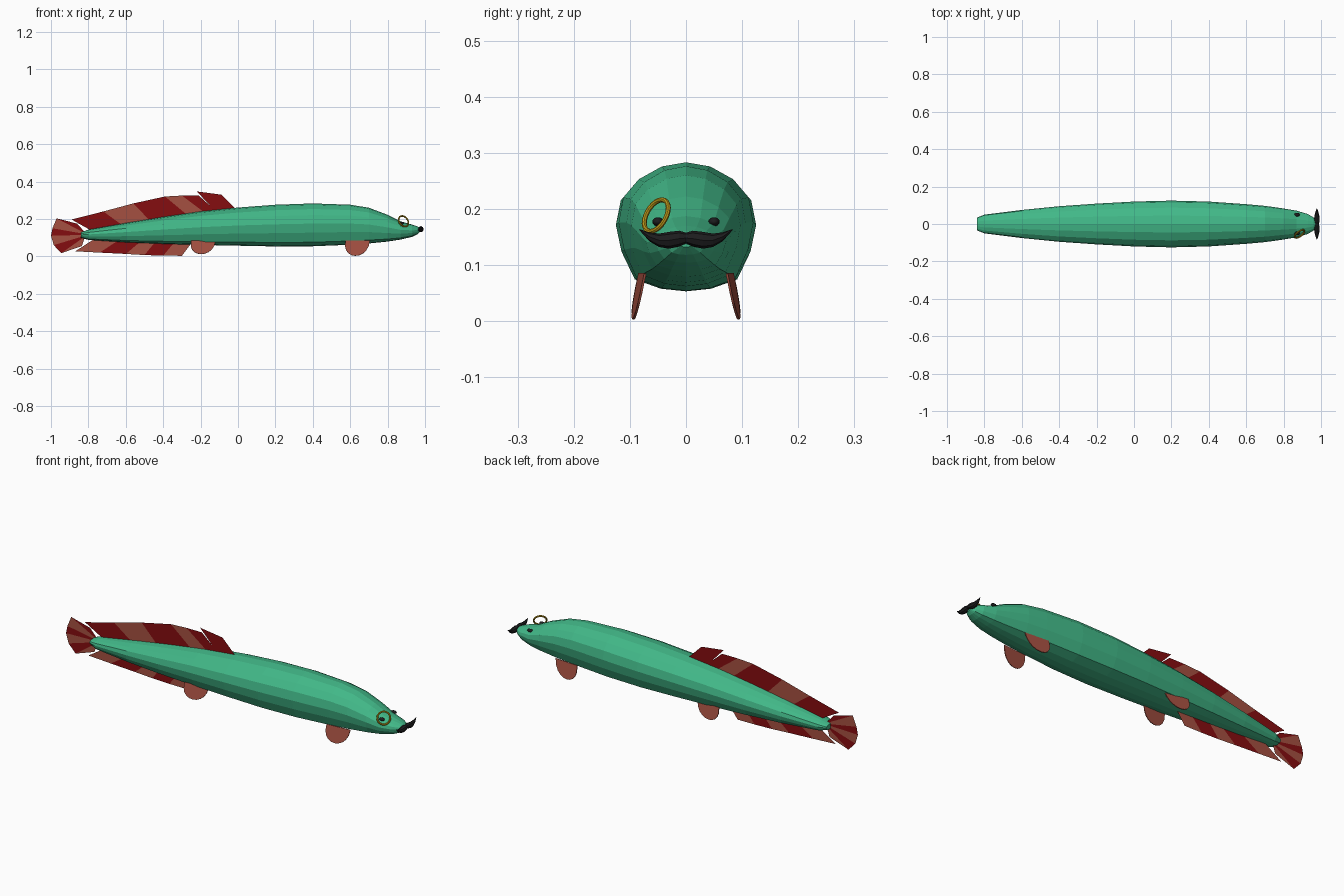
import bpy, bmesh, math
from mathutils import Vector

cube = bpy.data.objects.get("Cube")
if cube:
    bpy.data.objects.remove(cube)


def material(name, rgb):
    m = bpy.data.materials.new(name)
    m.use_nodes = True
    m.diffuse_color = (*rgb, 1)
    m.node_tree.nodes["Principled BSDF"].inputs["Base Color"].default_value = (*rgb, 1)
    return m


GREEN = material("sea green", (0.054, 0.479, 0.246))
RUST = material("rust red", (0.376, 0.08, 0.053))
MAROON = material("dark red", (0.235, 0.004, 0.005))
GOLD = material("gold", (0.5, 0.31, 0.01))
BLACK = material("black", (0.012, 0.012, 0.013))


def finish(name, bm, mats):
    mesh = bpy.data.meshes.new(name)
    bm.to_mesh(mesh)
    bm.free()
    ob = bpy.data.objects.new(name, mesh)
    bpy.context.collection.objects.link(ob)
    for m in mats:
        mesh.materials.append(m)
    return ob


def loft(bm, rings):
    """Skin a list of closed rings and cap both ends."""
    vs = [[bm.verts.new(p) for p in ring] for ring in rings]
    n = len(vs[0])
    for a, b in zip(vs, vs[1:]):
        for i in range(n):
            bm.faces.new((a[i], a[(i + 1) % n], b[(i + 1) % n], b[i]))
    bm.faces.new(vs[0])
    bm.faces.new(vs[-1])
    bmesh.ops.recalc_face_normals(bm, faces=bm.faces)


# Body: stations of x, half width, bottom, top
stations = [
    (-0.84, 0.034, 0.10, 0.128), (-0.8, 0.05, 0.088, 0.143), (-0.6, 0.075, 0.075, 0.178),
    (-0.4, 0.095, 0.067, 0.211), (-0.2, 0.109, 0.061, 0.24), (0, 0.12, 0.057, 0.261),
    (0.2, 0.125, 0.053, 0.276), (0.4, 0.12, 0.054, 0.283), (0.6, 0.106, 0.062, 0.276),
    (0.7, 0.097, 0.069, 0.26), (0.8, 0.083, 0.079, 0.222), (0.87, 0.071, 0.09, 0.187),
    (0.93, 0.053, 0.104, 0.17), (0.96, 0.035, 0.118, 0.16), (0.975, 0.013, 0.132, 0.15)]
half = [(0, 1), (0.36, 0.93), (0.7, 0.72), (0.93, 0.42), (1, 0),
        (0.92, -0.4), (0.73, -0.82), (0.36, -0.96), (0, -1)]
section = half + [(-y, z) for y, z in half[-2:0:-1]]
rings = []
for x, w, lo, hi in stations:
    mid = lo + 0.53 * (hi - lo)
    rings.append([(x, y * w, mid + z * ((hi - mid) if z > 0 else (mid - lo))) for y, z in section])
bm = bmesh.new()
loft(bm, rings)
finish("body", bm, [GREEN])


def striped_fin(name, outer, inner, first=0):
    """Flat fin on the centre plane, with a stripe between each pair of rays."""
    bm = bmesh.new()
    o = [bm.verts.new((x, 0, z)) for x, z in outer]
    i = [bm.verts.new((x, 0, z)) for x, z in inner]
    for k in range(len(o) - 1):
        f = bm.faces.new((i[k], i[k + 1], o[k + 1], o[k]))
        f.material_index = (k + first) % 2
    finish(name, bm, [RUST, MAROON])


striped_fin("dorsal_fin",
            [(-0.89, 0.197), (-0.72, 0.24), (-0.56, 0.283), (-0.39, 0.32), (-0.3, 0.325), (-0.21, 0.325)],
            [(-0.77, 0.13), (-0.61, 0.16), (-0.47, 0.19), (-0.27, 0.22), (-0.18, 0.235), (-0.12, 0.245)], 1)
striped_fin("front_dorsal_fin", [(-0.22, 0.347), (-0.09, 0.33)], [(-0.12, 0.24), (-0.01, 0.25)], 1)
striped_fin("anal_fin",
            [(-0.87, 0.027), (-0.74, 0.02), (-0.6, 0.013), (-0.5, 0.007), (-0.4, 0.004), (-0.3, 0.003)],
            [(-0.77, 0.092), (-0.64, 0.085), (-0.52, 0.08), (-0.44, 0.08), (-0.34, 0.075), (-0.25, 0.07)])
striped_fin("tail_fin",
            [(-0.86, 0.175), (-0.97, 0.203), (-0.992, 0.15), (-1, 0.11), (-0.985, 0.06), (-0.945, 0.017), (-0.835, 0.055)],
            [(-0.82, 0.13 - 0.005 * k) for k in range(7)], 1)


def side_fin(name, x, y, z, tip, side):
    """Rounded paddle hanging from the flank, turned slightly outward."""
    bm = bmesh.new()
    pts = []
    for k in range(11):
        a = math.pi * k / 10
        dx = 0.066 * math.cos(a)
        drop = math.sin(a) ** 0.8
        px = x + dx - 0.012 * drop
        pts.append(bm.verts.new((px, side * (y + 0.016 * drop - 0.08 * dx), z + (tip - z) * drop)))
    bm.faces.new(pts)
    ob = finish(name, bm, [RUST])
    mod = ob.modifiers.new("thickness", 'SOLIDIFY')
    mod.thickness = 0.004
    mod.offset = 0


for label, side in (("left", 1), ("right", -1)):
    side_fin(label + "_pectoral_fin", 0.64, 0.078, 0.085, 0.003, side)
    side_fin(label + "_pelvic_fin", -0.185, 0.078, 0.085, 0.012, side)
    # Eye
    bpy.ops.mesh.primitive_uv_sphere_add(segments=12, ring_count=8, radius=0.01,
                                         location=(0.872, side * 0.05, 0.177))
    eye = bpy.context.object
    eye.name = label + "_eye"
    eye.scale = (1.5, 1, 0.8)
    eye.data.materials.append(BLACK)
    bpy.ops.object.shade_smooth_by_angle()
    # Moustache half: path of y, z, radius
    path = [(-0.002, 0.148, 0.009), (0.012, 0.147, 0.014), (0.03, 0.144, 0.015),
            (0.048, 0.144, 0.012), (0.065, 0.15, 0.008), (0.083, 0.163, 0.001)]
    bm = bmesh.new()
    loft(bm, [[(0.978 + r * math.cos(math.tau * k / 8), side * y, z + r * math.sin(math.tau * k / 8))
               for k in range(8)] for y, z, r in path])
    finish(label + "_moustache", bm, [BLACK])

# Monocle
bpy.ops.mesh.primitive_torus_add(major_segments=24, minor_segments=8, major_radius=0.031,
                                 minor_radius=0.0045, location=(0.885, -0.053, 0.188))
ring = bpy.context.object
ring.name = "monocle"
ring.rotation_mode = 'QUATERNION'
ring.rotation_quaternion = Vector((0.55, -0.72, 0.42)).to_track_quat('Z', 'Y')
ring.data.materials.append(GOLD)
bpy.ops.object.shade_smooth_by_angle()
